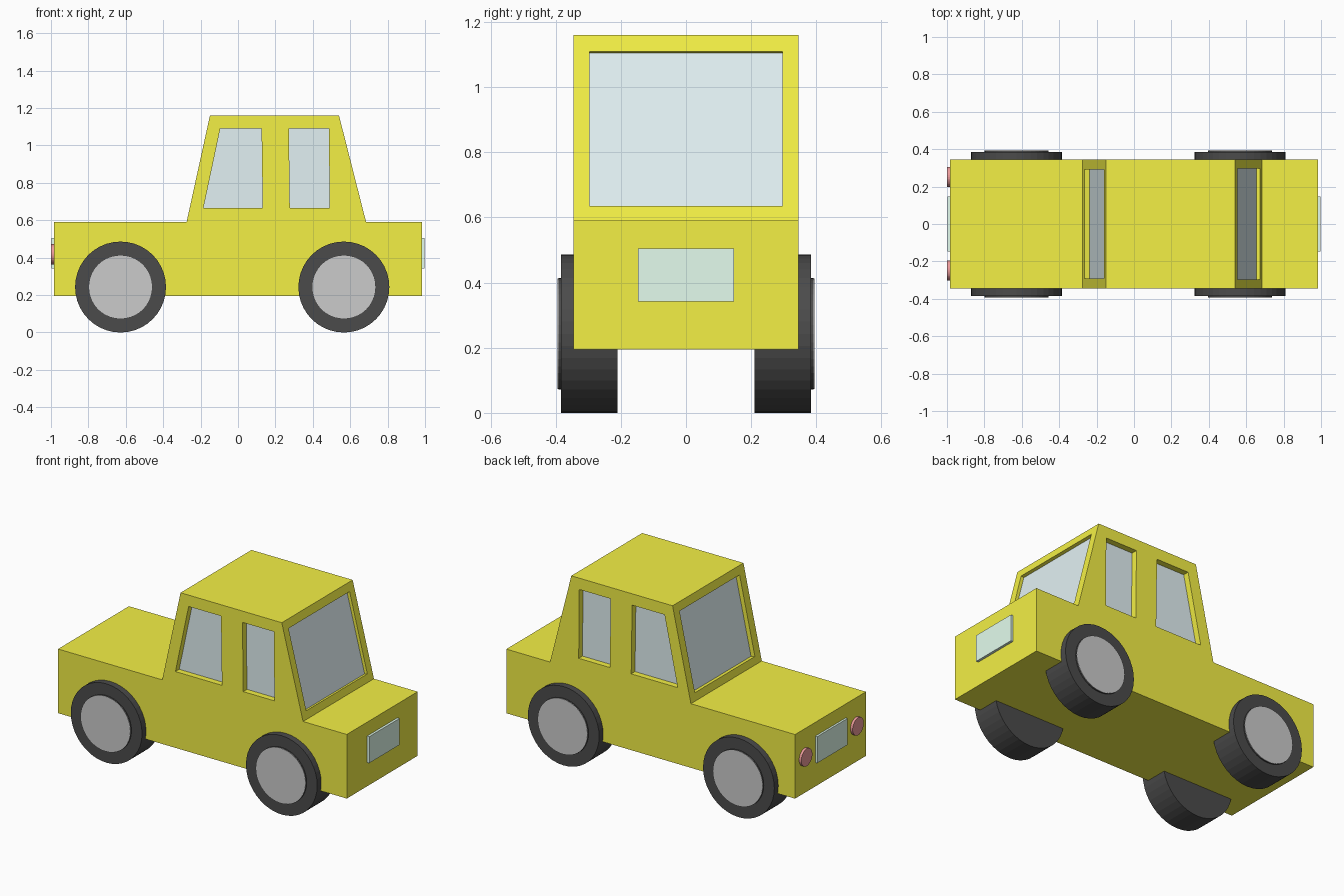
import bpy, bmesh, math
from mathutils import Vector

if "Cube" in bpy.data.objects:
    bpy.data.objects.remove(bpy.data.objects["Cube"])


def material(name, r, g, b):
    m = bpy.data.materials.new(name)
    m.diffuse_color = (r, g, b, 1)
    m.use_nodes = True
    m.node_tree.nodes["Principled BSDF"].inputs["Base Color"].default_value = m.diffuse_color
    return m


YELLOW = material("yellow_paint", 0.9, 0.87, 0.06)
GLASS = material("window_glass", 0.76, 0.88, 0.90)
BLACK = material("tyre_black", 0.07, 0.07, 0.07)
MINT = material("plate_mint", 0.77, 0.98, 0.85)
RED = material("lamp_red", 0.85, 0.33, 0.33)


def prism(name, outline, sweep, mat=None):
    """Sweep a flat 3D outline along a vector into a closed solid."""
    bm = bmesh.new()
    face = bm.faces.new([bm.verts.new(p) for p in outline])
    new = bmesh.ops.extrude_face_region(bm, geom=[face], use_keep_orig=True)["geom"]
    bmesh.ops.translate(bm, vec=sweep, verts=[v for v in new if isinstance(v, bmesh.types.BMVert)])
    bmesh.ops.recalc_face_normals(bm, faces=bm.faces[:])
    mesh = bpy.data.meshes.new(name)
    bm.to_mesh(mesh)
    bm.free()
    obj = bpy.data.objects.new(name, mesh)
    bpy.context.collection.objects.link(obj)
    if mat:
        mesh.materials.append(mat)
    return obj


def cylinder(name, radius, start, end, axis, mat=None, sides=40):
    """Cylinder along 'x' or 'y' between two end centres."""
    start, end = Vector(start), Vector(end)
    rot = (0, math.pi / 2, 0) if axis == "x" else (math.pi / 2, 0, 0)
    bpy.ops.mesh.primitive_cylinder_add(vertices=sides, radius=radius, depth=(end - start).length,
                                        location=(start + end) / 2, rotation=rot)
    obj = bpy.context.object
    obj.name = name
    if mat:
        obj.data.materials.append(mat)
    return obj


# Car body from its side profile
W = 0.345
profile = [(-0.985, 0.195), (0.983, 0.195), (0.983, 0.59), (0.685, 0.59),
           (0.54, 1.16), (-0.15, 1.16), (-0.275, 0.59), (-0.985, 0.59)]
body = prism("body", [(x, -W, z) for x, z in profile], (0, 2 * W, 0), YELLOW)


def window(name, outline, normal, depth):
    """Cut a recess into the body and lay a glass pane at its bottom."""
    n = Vector(normal).normalized()
    pts = [Vector(p) for p in outline]
    cutter = prism(name + "_cutter", [p - n * depth for p in pts], n * (depth + 0.05))
    cutter.hide_render = True
    cutter.hide_viewport = True
    cutter.display_type = "WIRE"
    mod = body.modifiers.new(name, "BOOLEAN")
    mod.operation = "DIFFERENCE"
    mod.solver = "EXACT"
    mod.object = cutter
    prism(name, [p - n * (depth + 0.003) for p in pts], n * 0.006, GLASS)


# Side windows
rear_side = [(-0.185, 0.665), (0.132, 0.665), (0.126, 1.09), (-0.095, 1.09)]
front_side = [(0.277, 0.665), (0.49, 0.665), (0.486, 1.09), (0.272, 1.09)]
for side, s in (("right", -1), ("left", 1)):
    for label, shape in (("rear", rear_side), ("front", front_side)):
        window(f"{label}_{side}_window", [(x, s * W, z) for x, z in shape], (0, s, 0), 0.04)

# Sloped windscreen and back window
for name, x0, x1, s, depth, half in (("windscreen", 0.685, 0.54, 1, 0.022, 0.297),
                                     ("back_window", -0.275, -0.15, -1, 0.03, 0.292)):
    def on_slope(y, z):
        return (x0 + (x1 - x0) * (z - 0.59) / 0.57, y, z)
    corners = [on_slope(-half, 0.635), on_slope(half, 0.635), on_slope(half, 1.11), on_slope(-half, 1.11)]
    window(name, corners, (s * 0.57, 0, s * (x0 - x1)), depth)

# Wheels: tyre, raised rim and grey hub cap
for end, x in (("rear", -0.628), ("front", 0.566)):
    for side, s in (("right", -1), ("left", 1)):
        tag = f"{end}_{side}"
        z = 0.243
        cylinder(tag + "_tyre", 0.243, (x, s * 0.21, z), (x, s * 0.384, z), "y", BLACK)
        cylinder(tag + "_rim", 0.171, (x, s * 0.37, z), (x, s * 0.392, z), "y", BLACK)
        cylinder(tag + "_hub_cap", 0.17, (x, s * 0.39, z), (x, s * 0.394, z), "y")

# Number plates
for name, s in (("front_plate", 1), ("rear_plate", -1)):
    prism(name, [(s * 0.97, y, z) for y, z in ((-0.147, 0.342), (0.147, 0.342), (0.147, 0.505), (-0.147, 0.505))],
          (s * 0.028, 0, 0), MINT)

# Tail lamps
for side, y in (("right", -0.248), ("left", 0.252)):
    cylinder(side + "_tail_lamp", 0.054, (-0.97, y, 0.418), (-1.0, y, 0.418), "x", RED, 32)
